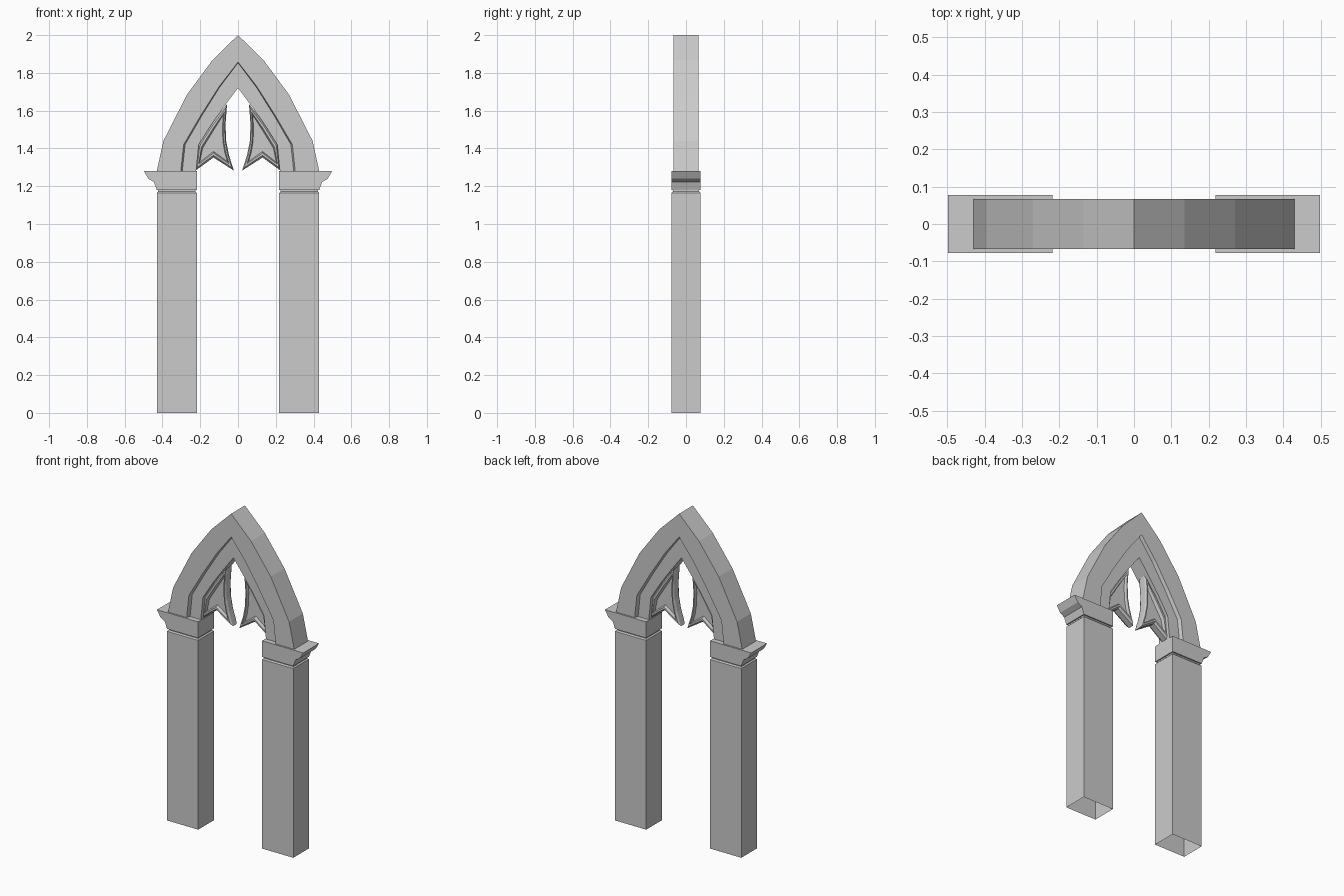
import bpy, bmesh

if "Cube" in bpy.data.objects:
    bpy.data.objects.remove(bpy.data.objects["Cube"])


def make(name, rings, cap_start=True, cap_end=True, close=True):
    """Loft equal-length closed rings into a half, mirrored across x = 0."""
    bm = bmesh.new()
    vs = [[bm.verts.new(p) for p in r] for r in rings]
    n = len(rings[0])
    for a, b in zip(vs, vs[1:]):
        for i in range(n):
            j = (i + 1) % n
            bm.faces.new((a[i], a[j], b[j], b[i]))
    if cap_start:
        bm.faces.new(vs[0][::-1])
    if cap_end:
        bm.faces.new(vs[-1])
    bmesh.ops.recalc_face_normals(bm, faces=bm.faces)
    me = bpy.data.meshes.new(name)
    bm.to_mesh(me)
    bm.free()
    ob = bpy.data.objects.new(name, me)
    bpy.context.collection.objects.link(ob)
    m = ob.modifiers.new("mirror", 'MIRROR')
    m.use_clip = True
    return ob


def rect(x0, x1, y, z):
    return [(x0, -y, z), (x1, -y, z), (x1, y, z), (x0, y, z)]


# Pillars, open underneath, with a recessed neck under the capital
make("pillars", [rect(.218, .43, .076, 0), rect(.218, .43, .076, 1.165),
                 rect(.225, .423, .069, 1.172)], cap_start=False)
make("pillar_necks", [rect(.225, .423, .069, 1.165), rect(.225, .423, .069, 1.185)])

# Capitals: straight inside, flared moulding outside
profile = [(.218, 1.18), (.43, 1.18), (.445, 1.222), (.475, 1.24), (.498, 1.28), (.218, 1.28)]
make("capitals", [[(x, y, z) for x, z in profile] for y in (-.077, .077)])

# Pointed arch: wide outer band and a recessed inner band on both faces
outer = [(.43, 1.28), (.395, 1.44), (.27, 1.685), (.135, 1.868), (0, 2)]
middle = [(.303, 1.28), (.288, 1.42), (.197, 1.575), (.10, 1.727), (0, 1.857)]
inner = [(.222, 1.28), (.208, 1.42), (.14, 1.528), (.07, 1.627), (0, 1.72)]
rings = []
for o, m, i in zip(outer, middle, inner):
    s = (m[0] + (i[0] - m[0]) * .1, m[1] + (i[1] - m[1]) * .03)
    half = [(o, .067), (m, .067), (s, .045), (i, .045)]
    rings.append([(p[0], -y, p[1]) for p, y in half] +
                 [(p[0], y, p[1]) for p, y in reversed(half)])
make("pointed_arch", rings, cap_end=False)

# Tracery cusps: chamfered frame around a sunken panel, both faces
edge = [(.058, 1.635), (.066, 1.53), (.063, 1.44), (.048, 1.365), (.022, 1.283),
        (.13, 1.352), (.222, 1.285), (.212, 1.42), (.142, 1.53)]
panel = [(.075, 1.585), (.08, 1.52), (.078, 1.44), (.068, 1.38), (.052, 1.325),
         (.13, 1.38), (.205, 1.322), (.19, 1.405), (.13, 1.502)]


def cusp_ring(t, y):
    return [(a[0] + (b[0] - a[0]) * t, y, a[1] + (b[1] - a[1]) * t)
            for a, b in zip(edge, panel)]


steps = [(1.15, .012), (.85, .03), (.4, .03), (0, .018)]
make("tracery_cusps", [cusp_ring(t, -y) for t, y in steps] +
     [cusp_ring(t, y) for t, y in reversed(steps)])
